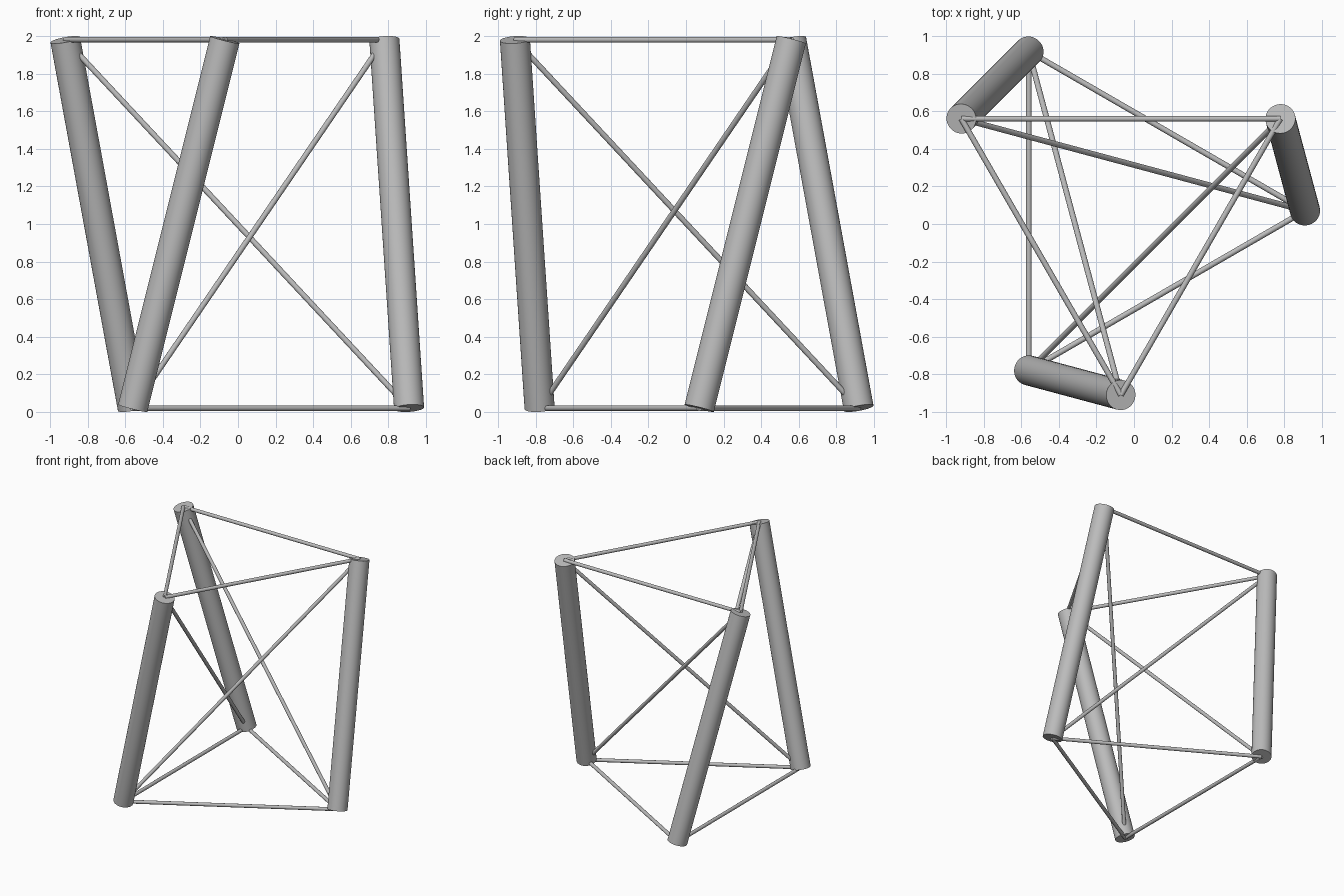
import bpy
import math
from mathutils import Vector

cube = bpy.data.objects.get("Cube")
if cube:
    bpy.data.objects.remove(cube, do_unlink=True)

# One plain grey for struts and cables
grey = bpy.data.materials.new("plain grey")
grey.use_nodes = True
colour = (0.5, 0.5, 0.5, 1)
grey.diffuse_color = colour
grey.node_tree.nodes["Principled BSDF"].inputs["Base Color"].default_value = colour

RING = 0.98                      # radius of the circle through the strut ends
CENTRE = Vector((-0.07, 0.07, 0))
LOW, HIGH = 0.02, 1.98


def ring_point(degrees, z):
    a = math.radians(degrees)
    return CENTRE + Vector((RING * math.cos(a), RING * math.sin(a), z))


def rod(name, start, end, radius, sides):
    """Smooth capped cylinder running from start to end."""
    axis = end - start
    bpy.ops.mesh.primitive_cylinder_add(
        vertices=sides, radius=radius, depth=axis.length,
        location=(start + end) / 2,
        rotation=axis.to_track_quat("Z", "Y").to_euler())
    obj = bpy.context.object
    obj.name = name
    obj.data.materials.append(grey)
    bpy.ops.object.shade_smooth_by_angle(angle=math.radians(40))


# Ends of the three struts, the top ring twisted against the bottom one
names = ["left", "back", "front"]
bottoms = [ring_point(120 * i, LOW) for i in range(3)]
tops = [ring_point(120 * i + 30, HIGH) for i in range(3)]

for i, name in enumerate(names):
    j = (i + 1) % 3
    pair = name + "_to_" + names[j]
    rod(name + "_strut", bottoms[i], tops[i], 0.08, 48)
    # Cables: top triangle, bottom triangle and the diagonal ties
    rod("top_cable_" + pair, tops[i], tops[j], 0.015, 16)
    rod("bottom_cable_" + pair, bottoms[i], bottoms[j], 0.015, 16)
    rod("diagonal_cable_" + pair, bottoms[i], tops[j], 0.015, 16)
